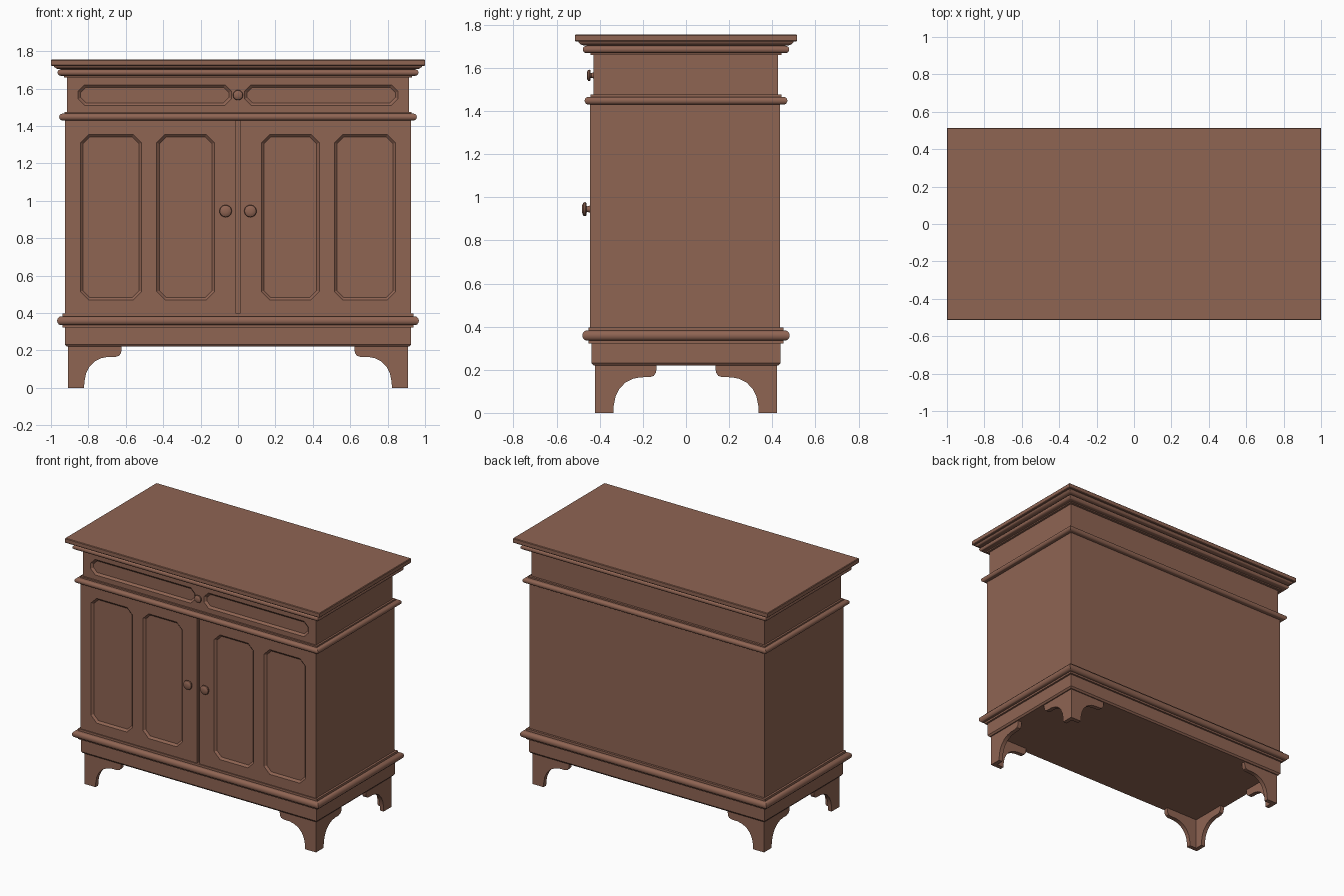
import bpy, bmesh, math

if "Cube" in bpy.data.objects:
    bpy.data.objects.remove(bpy.data.objects["Cube"])

wood = bpy.data.materials.new("brown wood")
wood.diffuse_color = (0.275, 0.128, 0.086, 1)
wood.use_nodes = True
wood.node_tree.nodes["Principled BSDF"].inputs["Base Color"].default_value = wood.diffuse_color
GAP = 0.486  # half width minus half depth, the same at every level


def finish(name, bm, smooth=False):
    bmesh.ops.recalc_face_normals(bm, faces=bm.faces)
    me = bpy.data.meshes.new(name)
    bm.to_mesh(me)
    bm.free()
    me.materials.append(wood)
    ob = bpy.data.objects.new(name, me)
    bpy.context.collection.objects.link(ob)
    if smooth:
        bpy.ops.object.select_all(action='DESELECT')
        ob.select_set(True)
        bpy.context.view_layer.objects.active = ob
        bpy.ops.object.shade_smooth_by_angle(angle=math.radians(35))
    return ob


def box(name, x0, x1, y0, y1, z0, z1):
    bm = bmesh.new()
    bmesh.ops.create_cube(bm, size=1)
    for v in bm.verts:
        v.co = ((x0 + x1) / 2 + v.co.x * (x1 - x0),
                (y0 + y1) / 2 + v.co.y * (y1 - y0),
                (z0 + z1) / 2 + v.co.z * (z1 - z0))
    return finish(name, bm)


def moulding(name, profile):
    """Sweep (half width, z) points round the rectangular cabinet."""
    bm = bmesh.new()
    rings = [[bm.verts.new((sx * h, sy * (h - GAP), z))
              for sx, sy in ((-1, -1), (1, -1), (1, 1), (-1, 1))] for h, z in profile]
    for a, b in zip(rings, rings[1:]):
        for i in range(4):
            j = (i + 1) % 4
            bm.faces.new((a[i], a[j], b[j], b[i]))
    bm.faces.new(rings[0])
    bm.faces.new(rings[-1])
    return finish(name, bm, True)


def bulge(inner, outer, z0, z1, n=10):
    """Half-round nose running from z0 up to z1."""
    return [(inner + (outer - inner) * math.sin(math.pi * i / n),
             (z0 + z1) / 2 - (z1 - z0) / 2 * math.cos(math.pi * i / n)) for i in range(n + 1)]


def octagon(x0, x1, z0, z1, c):
    return [(x0 + c, z0), (x1 - c, z0), (x1, z0 + c), (x1, z1 - c),
            (x1 - c, z1), (x0 + c, z1), (x0, z1 - c), (x0, z0 + c)]


def panel_board(name, x0, x1, z0, z1, front, back, panels, chamfer, depth=0.013, slope=0.014):
    """Board whose front has sunken panels with clipped corners."""
    bm = bmesh.new()

    def loop(pts, y):
        vs = [bm.verts.new((x, y, z)) for x, z in pts]
        return vs, [bm.edges.new((vs[i - 1], vs[i])) for i in range(len(vs))]

    def bridge(a, b):
        for i in range(len(a)):
            bm.faces.new((a[i - 1], a[i], b[i], b[i - 1]))

    rect = [(x0, z0), (x1, z0), (x1, z1), (x0, z1)]
    outer, edges = loop(rect, front)
    holes = []
    for p in panels:
        vs, es = loop(octagon(*p, chamfer), front)
        holes.append((p, vs))
        edges += es
    bmesh.ops.triangle_fill(bm, edges=edges, use_beauty=True, normal=(0, -1, 0))
    for (a, b, c, d), vs in holes:
        inner, _ = loop(octagon(a + slope, b - slope, c + slope, d - slope, chamfer * 0.8),
                        front + depth)
        bridge(vs, inner)
        bm.faces.new(inner)
    rear, _ = loop(rect, back)
    bridge(outer, rear)
    bm.faces.new(rear)
    return finish(name, bm)


def knob(name, x, y, z, r, length):
    """Turned knob pointing to the front."""
    pts = [(0.5, 0), (0.4, 0.3), (0.45, 0.42), (0.9, 0.48), (1, 0.62),
           (0.93, 0.8), (0.65, 0.94), (0.3, 1)]
    n = 24
    bm = bmesh.new()
    rings = [[bm.verts.new((x + r * q * math.cos(2 * math.pi * i / n), y - length * t,
                            z + r * q * math.sin(2 * math.pi * i / n))) for i in range(n)]
             for q, t in pts]
    for a, b in zip(rings, rings[1:]):
        for i in range(n):
            bm.faces.new((a[i - 1], a[i], b[i], b[i - 1]))
    bm.faces.new(rings[0])
    bm.faces.new(rings[-1])
    return finish(name, bm, True)


# Top slab and cornice
moulding("top_slab", [(0.985, 1.722), (0.997, 1.722), (1, 1.726), (1, 1.751), (0.996, 1.755)])
moulding("cornice", [(0.91, 1.66), (0.93, 1.66), (0.93, 1.668)]
         + bulge(0.945, 0.965, 1.668, 1.703)
         + [(0.965, 1.705), (0.972, 1.708), (0.982, 1.715), (0.985, 1.723)])

# Drawer case and drawer front with two long panels
box("drawer_case", -0.915, 0.915, -0.412, 0.427, 1.46, 1.67)
panel_board("drawer_front", -0.915, 0.915, 1.46, 1.67, -0.43, -0.412,
            [(-0.855, -0.035, 1.51, 1.62), (0.035, 0.855, 1.51, 1.62)], 0.035)
knob("drawer_knob", 0, -0.429, 1.565, 0.027, 0.031)

# Waist moulding
moulding("waist_moulding", [(0.9, 1.43)] + bulge(0.938, 0.956, 1.43, 1.466)
         + [(0.928, 1.466), (0.928, 1.476), (0.9, 1.476)])

# Carcass and doors
box("carcass", -0.923, 0.923, -0.425, 0.437, 0.38, 1.44)
for s, side in ((-1, "left"), (1, "right")):
    spans = [sorted((s * a, s * b)) for a, b in ((0.125, 0.435), (0.515, 0.843))]
    x0, x1 = sorted((s * 0.01, s * 0.925))
    panel_board(side + "_door", x0, x1, 0.39, 1.435, -0.445, -0.425,
                [(a, b, 0.47, 1.355) for a, b in spans], 0.045)
    knob(side + "_door_knob", s * 0.066, -0.444, 0.945, 0.033, 0.039)

# Base moulding and plinth
moulding("base_moulding", [(0.9, 0.322), (0.938, 0.322), (0.938, 0.335)]
         + bulge(0.945, 0.967, 0.335, 0.382)
         + [(0.938, 0.382), (0.938, 0.397), (0.9, 0.397)])
moulding("plinth", [(0.915, 0.22), (0.925, 0.232), (0.925, 0.325)])

# Bracket feet: two scrolled boards meeting at each corner
T = 0.03
curve = [(0.085, 0), (0.087, 0.035), (0.095, 0.075), (0.112, 0.11), (0.14, 0.14), (0.175, 0.158),
         (0.21, 0.165), (0.255, 0.166), (0.273, 0.172), (0.283, 0.187), (0.285, 0.205), (0.285, 0.222)]


def bracket(name, start, place):
    bm = bmesh.new()
    pts = [(start, 0)] + curve + [(start, 0.222)]
    a, b = [[bm.verts.new(place(u, d, z)) for u, z in pts] for d in (0, T)]
    for i in range(len(pts)):
        bm.faces.new((a[i - 1], a[i], b[i], b[i - 1]))
    bm.faces.new(a)
    bm.faces.new(b)
    finish(name, bm, True)


for sx, lr in ((-1, "left"), (1, "right")):
    for sy, fb in ((-1, "front"), (1, "back")):
        name = f"{fb}_{lr}_foot"
        bracket(name + "_long_board", 0,
                lambda u, d, z: (sx * (0.908 - u), sy * (0.422 - d), z))
        bracket(name + "_side_board", T,
                lambda u, d, z: (sx * (0.908 - d), sy * (0.422 - u), z))
